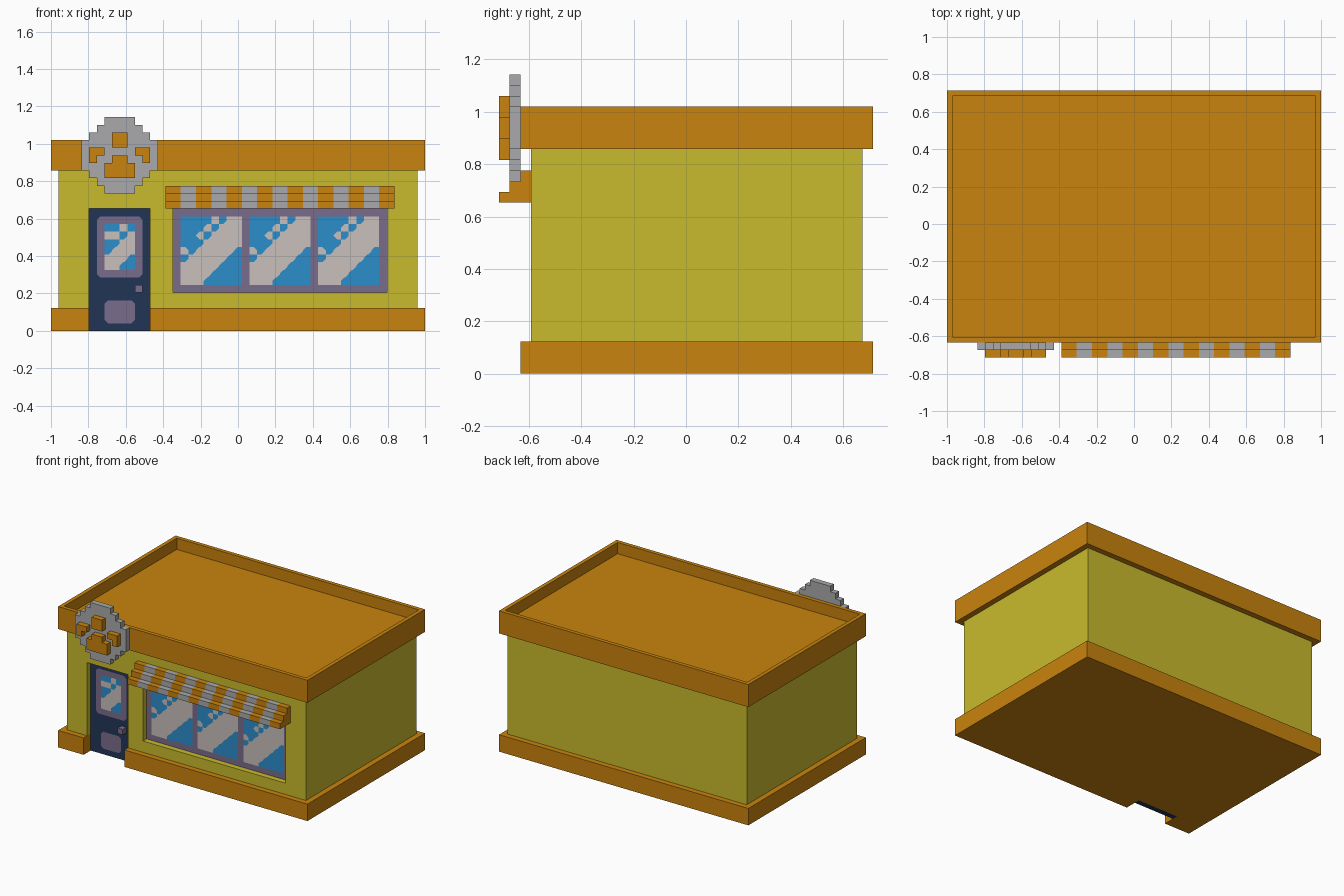
import bpy, bmesh
from mathutils import Vector

if "Cube" in bpy.data.objects:
    bpy.data.objects.remove(bpy.data.objects["Cube"])

V = 2 / 49                      # one block; the shop is 49 x 35 x 28 blocks


def P(i, j, k):
    """Block coordinates to world coordinates."""
    return Vector(((i - 24.5) * V, (j - 17.5) * V, k * V))


def material(name, rgb):
    lin = [((c / 255 + 0.055) / 1.055) ** 2.4 if c > 10 else c / 255 / 12.92 for c in rgb]
    m = bpy.data.materials.new(name)
    m.diffuse_color = (*lin, 1)
    m.use_nodes = True
    m.node_tree.nodes["Principled BSDF"].inputs["Base Color"].default_value = m.diffuse_color
    return m


ORANGE = material("orange", (201, 131, 14))
YELLOW = material("mustard_yellow", (201, 187, 46))
GREY = material("light_grey", (170, 170, 172))
NAVY = material("navy", (33, 53, 86))
PURPLE = material("dusty_purple", (122, 108, 140))
BLUE = material("glass_blue", (44, 141, 203))
SHINE = material("glass_shine", (200, 192, 188))


def finish(bm, name, *mats):
    me = bpy.data.meshes.new(name)
    bm.to_mesh(me)
    bm.free()
    for m in mats:
        me.materials.append(m)
    ob = bpy.data.objects.new(name, me)
    bpy.context.collection.objects.link(ob)
    return ob


def add_box(bm, i0, i1, j0, j1, k0, k1):
    a, b = P(i0, j0, k0), P(i1, j1, k1)
    vs = bmesh.ops.create_cube(bm, size=1)["verts"]
    for v in vs:
        v.co = (a + b) / 2 + v.co * (b - a)
    return vs


def boxes(name, mat, *dims):
    bm = bmesh.new()
    for d in dims:
        add_box(bm, *d)
    return finish(bm, name, mat)


def cut(target, cutter):
    mod = target.modifiers.new("opening", 'BOOLEAN')
    mod.operation, mod.solver, mod.object = 'DIFFERENCE', 'EXACT', cutter


def panel(name, mats, i0, k0, w, h, rule):
    """Block with a painted front: rule(c, r) gives the colour of each cell,
    and outer corners of painted shapes are clipped."""
    bm = bmesh.new()
    add_box(bm, i0, i0 + w, 4, 5, k0, k0 + h)
    bm.normal_update()
    front = [f for f in bm.faces if f.normal.y < -0.5]
    bmesh.ops.delete(bm, geom=front, context='FACES_ONLY')
    t = 0.45

    def face(pts, m):
        f = bm.faces.new([bm.verts.new(P(i0 + x, 4, k0 + z)) for x, z in pts])
        f.material_index = m

    for c in range(w):
        for r in range(h):
            own, outline = rule(c, r), []
            for sx, sz in ((-1, -1), (1, -1), (1, 1), (-1, 1)):
                x, z = c + (sx > 0), r + (sz > 0)
                near = {rule(c + sx, r), rule(c, r + sz), rule(c + sx, r + sz)}
                other = next(iter(near))
                if len(near) == 1 and other not in (own, 1, None):
                    px, pz = (x - sx * t, z), (x, z - sz * t)
                    ends = [px, pz] if sx * sz < 0 else [pz, px]
                    if sx == sz == -1:
                        ends = [pz, px]
                    elif sx == 1 and sz == -1:
                        ends = [px, pz]
                    face([ends[0], (x, z), ends[1]], other)
                    outline += ends
                else:
                    outline.append((x, z))
            face(outline, own)
    bmesh.ops.remove_doubles(bm, verts=bm.verts, dist=1e-5)
    return finish(bm, name, *mats)


# Walls and plinth, with openings for door and window
walls = boxes("walls", YELLOW, (1, 48, 3, 34, 3, 21))
plinth = boxes("plinth", ORANGE, (0, 49, 2, 35, 0, 3))
door_cutter = boxes("door_cutter", YELLOW, (5, 13, -1, 5, -1, 16))
window_cutter = boxes("window_cutter", YELLOW, (16, 44, -1, 5, 5, 16))
for c in (door_cutter, window_cutter):
    c.hide_render = True
    c.hide_set(True)
    cut(walls, c)
cut(plinth, door_cutter)

# Flat roof sunk inside a parapet
bm = bmesh.new()
add_box(bm, 0, 49, 2, 35, 21, 25)
bm.normal_update()
top = [f for f in bm.faces if f.normal.z > 0.5]
bmesh.ops.inset_region(bm, faces=top, thickness=V)
rim = list(top[0].verts)
floor = bmesh.ops.extrude_face_region(bm, geom=top)["geom"]
bmesh.ops.delete(bm, geom=[f for f in top if f.is_valid], context='FACES_ONLY')
bmesh.ops.translate(bm, vec=(0, 0, -2 * V), verts=[g for g in floor if isinstance(g, bmesh.types.BMVert)])
bmesh.ops.recalc_face_normals(bm, faces=bm.faces)
finish(bm, "roof", ORANGE)


# Shop window: three panes with diagonal shine (0 blue, 1 frame, 2 shine)
def window_rule(c, r):
    if not (0 <= c < 28 and 0 <= r < 11):
        return None
    x, z = c % 9 - 1, r - 1
    if x < 0 or not 0 <= z < 9:
        return 1
    d = z - x
    return 2 if abs(d) <= 2 or (d == 4 and x != 1) else 0


panel("shop_window", (BLUE, PURPLE, SHINE), 16, 5, 28, 11, window_rule)


# Door with small window and letter plate (3 is the navy leaf)
def door_rule(c, r):
    if not (0 <= c < 8 and 0 <= r < 16):
        return None
    if 2 <= c < 6 and 8 <= r < 14:
        x, z = c - 2, r - 8
        return 2 if abs(z - x) <= 1 or (x, z) in ((2, 5), (1, 4), (0, 4)) else 0
    if (1 <= c < 7 and 7 <= r < 15) or (2 <= c < 6 and 1 <= r < 4):
        return 1
    return 3


door = panel("door", (BLUE, PURPLE, SHINE, NAVY), 5, 0, 8, 16, door_rule)
for f in door.data.polygons:    # edges of the door leaf
    if f.normal.y > -0.5:
        f.material_index = 3
boxes("door_knob", PURPLE, (11, 12, 3, 4, 5, 6))

# Stepped awning with alternating stripes
bm = bmesh.new()
for s in range(15):
    prof = [(3, 16), (0, 16), (0, 17), (1, 17), (1, 18), (2, 18), (2, 19), (3, 19)]
    f = bm.faces.new([bm.verts.new(P(15 + 2 * s, j, k)) for j, k in prof])
    ext = bmesh.ops.extrude_face_region(bm, geom=[f], use_keep_orig=True)["geom"]
    bmesh.ops.translate(bm, vec=(2 * V, 0, 0), verts=[g for g in ext if isinstance(g, bmesh.types.BMVert)])
    for face in list(bm.faces)[s * 10:]:
        face.material_index = s % 2
bmesh.ops.recalc_face_normals(bm, faces=bm.faces)
finish(bm, "awning", ORANGE, GREY)

# Round sign made of block rows, with a raised paw print
half = (2, 3, 4, 5, 5, 5, 5, 4, 3, 2)
boxes("sign_disc", GREY, *[(9 - h, 9 + h, 1, 2, 18 + r, 19 + r) for r, h in enumerate(half)])
boxes("sign_paw", ORANGE,
      (8, 10, 0, 1, 24, 26),
      (5, 7, 0, 1, 23, 24), (5, 6, 0, 1, 22, 23),
      (11, 13, 0, 1, 23, 24), (12, 13, 0, 1, 22, 23),
      (8, 10, 0, 1, 22, 23), (7, 11, 0, 1, 20, 22))
